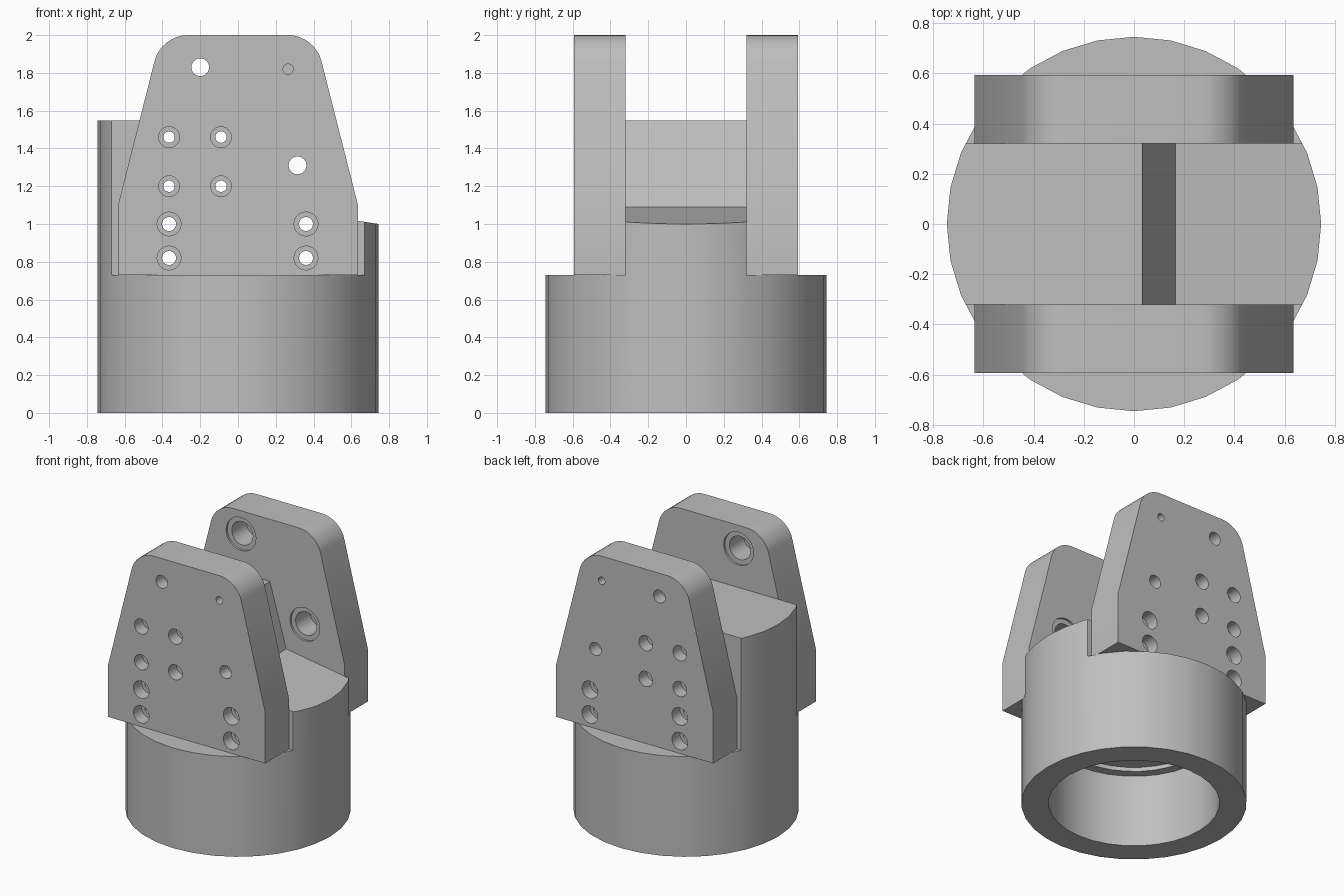
import bpy, bmesh, math
from mathutils import Matrix

if "Cube" in bpy.data.objects:
    bpy.data.objects.remove(bpy.data.objects["Cube"], do_unlink=True)

# Single machined-metal colour
metal = bpy.data.materials.new("machined grey")
metal.use_nodes = True
metal.diffuse_color = (0.52, 0.52, 0.52, 1)
metal.node_tree.nodes["Principled BSDF"].inputs["Base Color"].default_value = (0.52, 0.52, 0.52, 1)

R, SHELF, INNER, OUTER = 0.745, 0.73, 0.32, 0.593
ALONG_Y = Matrix.Rotation(-math.pi / 2, 4, 'X')


def lathe(bm, profile, n, matrix=Matrix()):
    """Revolve (radius, height) points, which start and end on the axis."""
    rings = []
    for r, h in profile:
        count = n if r > 0 else 1
        rings.append([bm.verts.new(matrix @ Matrix.Rotation(2 * math.pi * i / n, 4, 'Z')
                                   @ Matrix.Translation((r, 0, h)).translation)
                      for i in range(count)])
    for a, b in zip(rings, rings[1:]):
        for i in range(n):
            j = (i + 1) % n
            quad = [a[i % len(a)], a[j % len(a)], b[j % len(b)], b[i % len(b)]]
            bm.faces.new(list(dict.fromkeys(quad)))


def prism(bm, points, y0, y1):
    """Extrude an x-z outline along y."""
    face = bm.faces.new([bm.verts.new((x, y0, z)) for x, z in points])
    grown = bmesh.ops.extrude_face_region(bm, geom=[face])
    verts = [g for g in grown["geom"] if isinstance(g, bmesh.types.BMVert)]
    bmesh.ops.translate(bm, verts=verts, vec=(0, y1 - y0, 0))


def finish(bm, name):
    bmesh.ops.recalc_face_normals(bm, faces=bm.faces)
    mesh = bpy.data.meshes.new(name)
    bm.to_mesh(mesh)
    bm.free()
    mesh.materials.append(metal)
    ob = bpy.data.objects.new(name, mesh)
    bpy.context.collection.objects.link(ob)
    return ob


def select(ob):
    bpy.ops.object.select_all(action='DESELECT')
    ob.select_set(True)
    bpy.context.view_layer.objects.active = ob


def cut(ob, cutter):
    mod = ob.modifiers.new("cut", 'BOOLEAN')
    mod.operation, mod.solver, mod.object = 'DIFFERENCE', 'EXACT', cutter
    select(ob)
    bpy.ops.object.modifier_apply(modifier=mod.name)
    bpy.data.objects.remove(cutter, do_unlink=True)


def bore(bm, x, z, steps):
    """Stepped hole along y; steps are (radius, y) points."""
    profile = [(0, steps[0][1])] + steps + [(0, steps[-1][1])]
    lathe(bm, profile, 32, Matrix.Translation((x, 0, z)) @ ALONG_Y)


# Bolt positions: (x, z, hole radius, counterbore radius)
bolts = [(x, z, 0.03, 0.055) for x in (-0.365, -0.09) for z in (1.2, 1.46)]
bolts += [(x, z, 0.037, 0.063) for x in (-0.365, 0.36) for z in (0.82, 1.0)]
pivots = [(-0.2, 1.83), (0.315, 1.31)]

# Round body with a stepped socket underneath
bm = bmesh.new()
lathe(bm, [(0, 1.547), (R, 1.547), (R, 0), (0.565, 0), (0.565, 0.53),
           (0.5, 0.53), (0.5, 0.56), (0, 0.56)], 32)
body = finish(bm, "body")

# Shelves beside the central block
bm = bmesh.new()
for s in (-1, 1):
    prism(bm, [(-1, SHELF), (1, SHELF), (1, 2), (-1, 2)], s * INNER, s)
cut(body, finish(bm, "shelf_cutter"))

# Sloping notch in the central block
bm = bmesh.new()
prism(bm, [(0.165, 1.09), (1, 0.96), (1, 2), (-0.098, 2)], -1, 1)
cut(body, finish(bm, "notch_cutter"))

# Bolt holes through the central block
bm = bmesh.new()
for x, z, r, _ in bolts:
    bore(bm, x, z, [(r, -0.5), (r, 0.5)])
cut(body, finish(bm, "block_bolt_cutter"))

# Front and back side plates
parts = [body]
for s, name in ((-1, "front_plate"), (1, "back_plate")):
    bm = bmesh.new()
    prism(bm, [(-0.635, SHELF), (0.635, SHELF), (0.635, 1.1), (0.407, 2),
               (-0.407, 2), (-0.635, 1.1)], s * INNER, s * OUTER)
    corners = [e for e in bm.edges if all(v.co.z > 1.99 for v in e.verts)
               and abs(e.verts[0].co.x - e.verts[1].co.x) < 0.01]
    bmesh.ops.bevel(bm, geom=corners, offset=0.137, segments=8, profile=0.5,
                    affect='EDGES')
    plate = finish(bm, name)

    # Counterbored bolt holes, inner bearing pockets and a blind pin hole
    bm = bmesh.new()
    for x, z, r, wide in bolts:
        bore(bm, x, z, [(r, s * 0.2), (r, s * 0.5), (wide, s * 0.5), (wide, s * 0.7)])
    for x, z in pivots:
        bore(bm, x, z, [(0.12, s * 0.2), (0.12, s * 0.335), (0.085, s * 0.335),
                        (0.085, s * 0.5), (0.047, s * 0.5), (0.047, s * 0.7)])
    bore(bm, 0.265, 1.82, [(0.027, s * 0.48), (0.027, s * 0.7)])
    cut(plate, finish(bm, "plate_hole_cutter"))
    parts.append(plate)

# Smooth round walls, sharp machined edges
for ob in parts:
    select(ob)
    bpy.ops.object.shade_smooth_by_angle(angle=math.radians(30))
